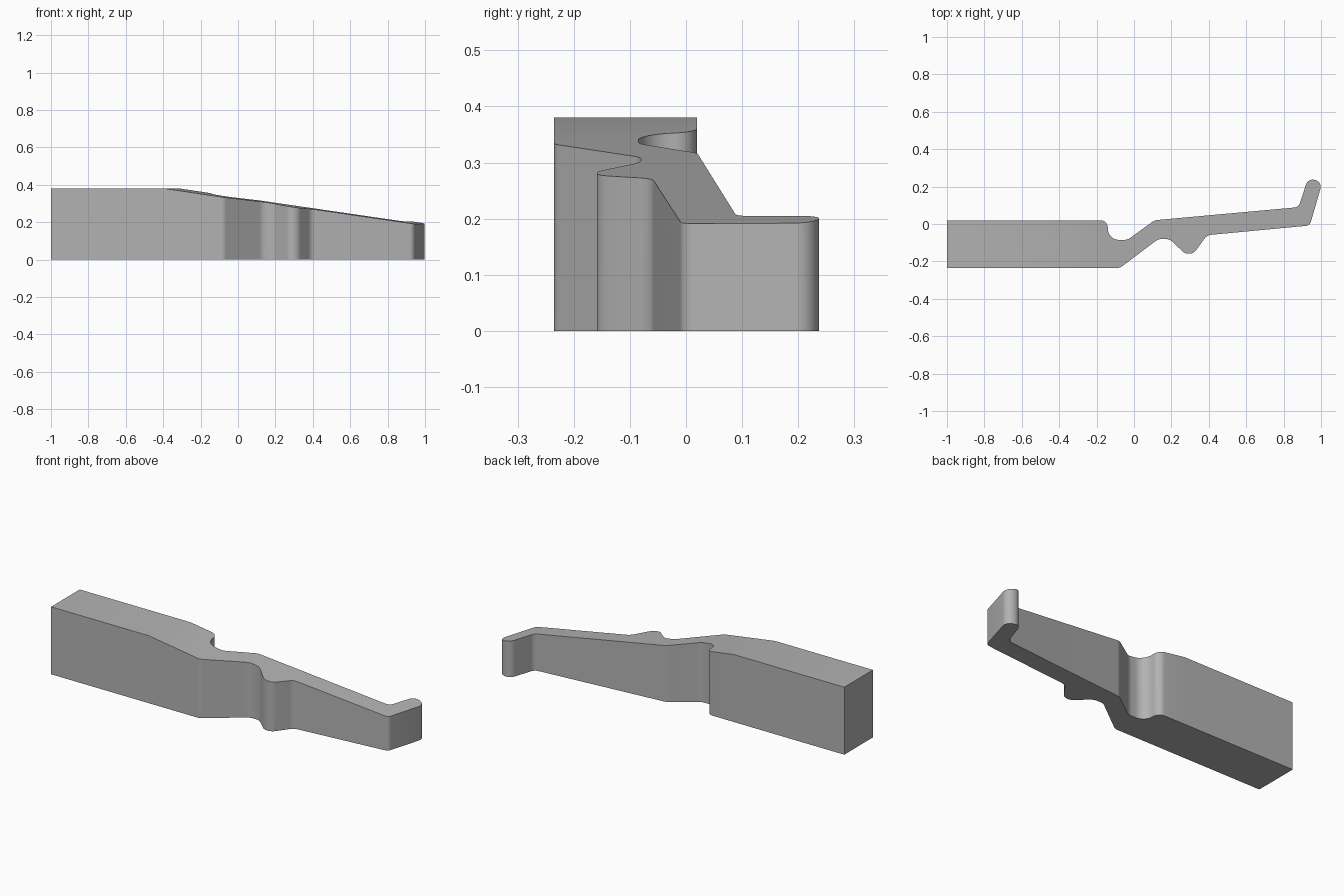
import bpy, bmesh, math
from mathutils import Vector

cube = bpy.data.objects.get("Cube")
if cube:
    bpy.data.objects.remove(cube, do_unlink=True)

HEIGHT = 0.38

grey = bpy.data.materials.new("plain grey")
grey.use_nodes = True
colour = (0.45, 0.45, 0.45, 1)
grey.diffuse_color = colour
grey.node_tree.nodes["Principled BSDF"].inputs["Base Color"].default_value = colour


def rounded(corners, steps=8):
    """Outline from (x, y, radius) corners, each replaced by an arc."""
    points = []
    for i, (x, y, radius) in enumerate(corners):
        here = Vector((x, y))
        if radius == 0:
            points.append(here)
            continue
        before = (Vector(corners[i - 1][:2]) - here).normalized()
        after = (Vector(corners[(i + 1) % len(corners)][:2]) - here).normalized()
        half = before.angle(after) / 2
        middle = (before + after).normalized()
        centre = here + middle * radius / math.sin(half)
        start = here + before * radius / math.tan(half) - centre
        end = here + after * radius / math.tan(half) - centre
        sweep = math.pi - 2 * half
        for k in range(steps + 1):
            t = k / steps
            points.append(centre + (start * math.sin((1 - t) * sweep)
                                    + end * math.sin(t * sweep)) / math.sin(sweep))
    return points


def slope_height(p):
    """Top surface: level over the grip, then falling towards the hook."""
    return min(HEIGHT, HEIGHT - 0.15 * (p.x + 0.316 - 0.314 * p.y))


# Plan outline, anticlockwise: front edge, bump, hook, back edge, notch
outline = rounded([
    (-1, -0.235, 0), (-0.075, -0.235, 0.04),
    (0.13, -0.08, 0.06), (0.19, -0.08, 0.06),
    (0.30, -0.185, 0.05), (0.39, -0.06, 0.05),
    (0.94, -0.008, 0.03),
    (1.007, 0.223, 0.038), (0.931, 0.247, 0.038),
    (0.88, 0.09, 0.035),
    (0.11, 0.02, 0.05),
    (-0.035, -0.085, 0.06), (-0.14, -0.085, 0.06),
    (-0.14, 0.02, 0.04), (-1, 0.02, 0),
])

# Lever body: extruded outline with the top folded along a skewed line
bm = bmesh.new()
base = bm.faces.new([bm.verts.new((p.x, p.y, 0)) for p in outline])
raised = bmesh.ops.extrude_face_region(bm, geom=[base], use_keep_orig=True)["geom"]
bmesh.ops.translate(bm, vec=(0, 0, HEIGHT),
                    verts=[g for g in raised if isinstance(g, bmesh.types.BMVert)])
bmesh.ops.bisect_plane(bm, geom=bm.verts[:] + bm.edges[:] + bm.faces[:],
                       plane_co=(-0.316, 0, 0), plane_no=(1, -0.314, 0))
for v in bm.verts:
    if v.co.z > HEIGHT / 2:
        v.co.z = slope_height(v.co)
bmesh.ops.recalc_face_normals(bm, faces=bm.faces)

mesh = bpy.data.meshes.new("lever_body")
bm.to_mesh(mesh)
bm.free()
mesh.materials.append(grey)
body = bpy.data.objects.new("lever_body", mesh)
bpy.context.collection.objects.link(body)

bpy.context.view_layer.objects.active = body
body.select_set(True)
bpy.ops.object.shade_smooth_by_angle(angle=math.radians(30))
